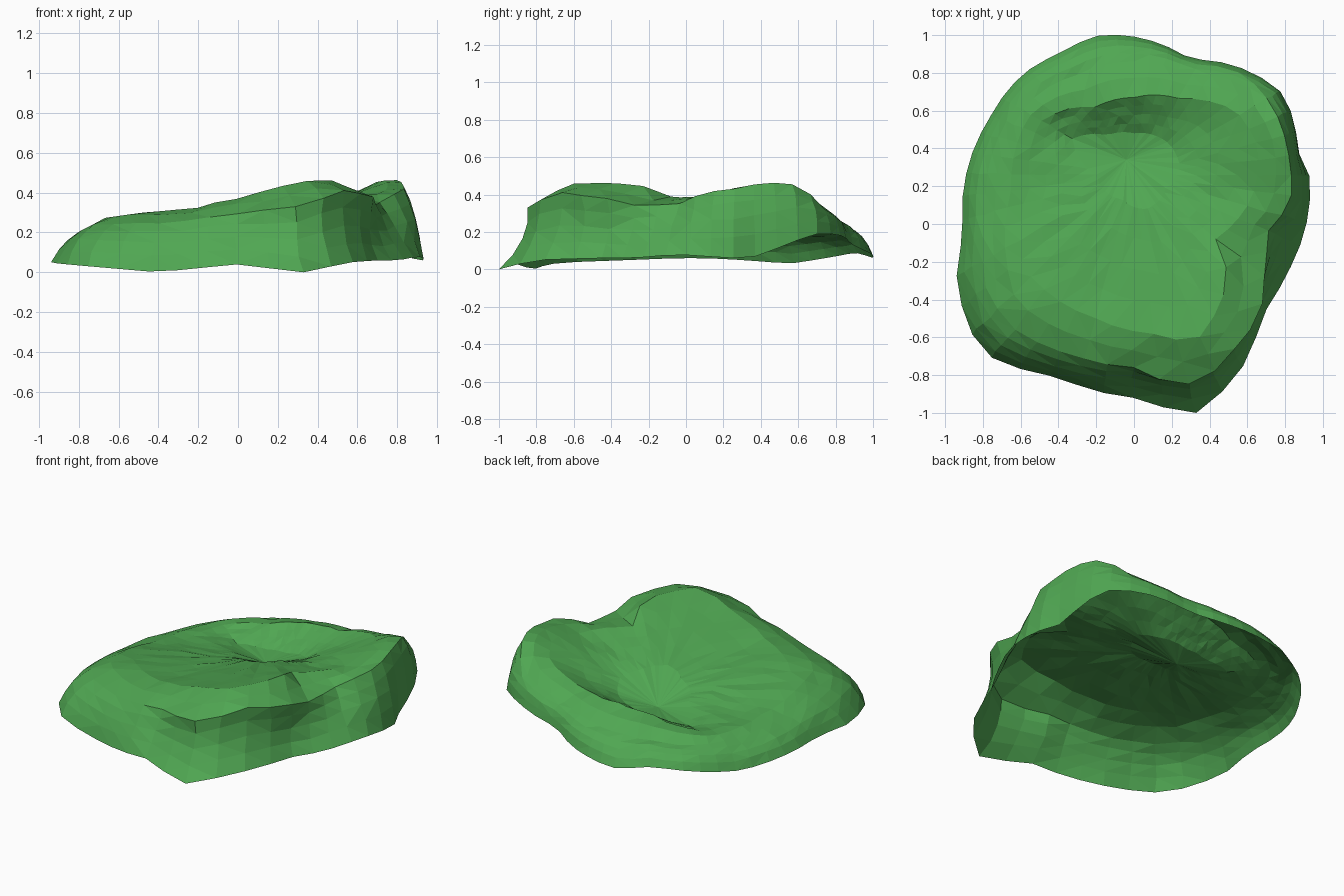
import bpy, bmesh, math, random
from mathutils import Vector

if "Cube" in bpy.data.objects:
    bpy.data.objects.remove(bpy.data.objects["Cube"])

random.seed(4)
C = Vector((0.0, 0.26, 0))       # centre all the loops run around
PIT = Vector((-.04, .34, .16))   # deepest point of the hollow
SIDES = 48
START = math.atan2(-1 - C.y, .33 - C.x)   # begin at the pointed front corner

# Loops of the shell, from the open bottom rim inwards to the hollow in the top
rim = [(-.18, 1, .06), (.15, .95, .1), (.3, .87, .14), (.63, .8, .19), (.8, .68, .19),
       (.87, .38, .07), (.93, .25, .06), (.93, .1, .07), (.9, -.05, .08), (.8, -.28, .06),
       (.68, -.48, .06), (.55, -.8, .05), (.33, -1, 0), (0, -.92, .04), (-.4, -.81, 0),
       (-.75, -.71, .03), (-.86, -.58, .04), (-.94, -.3, .05), (-.9, -.05, .06),
       (-.91, .1, .06), (-.88, .3, .05), (-.77, .55, .03), (-.58, .8, .07), (-.4, .9, .09)]
shoulder = [(.16, -.83, .31), (.35, -.85, .34), (.5, -.69, .42), (.66, -.5, .39), (.69, -.25, .34),
            (.7, -.05, .35), (.83, .12, .41), (.82, .36, .45), (.78, .52, .475), (.72, .65, .41),
            (.6, .73, .33), (.3, .79, .27), (0, .86, .22), (-.3, .79, .19),
            (-.54, .66, .17), (-.69, .4, .17), (-.73, .1, .19), (-.73, -.25, .24),
            (-.71, -.5, .24), (-.3, -.7, .25), (0, -.76, .30)]
ridge = [(.33, -.62, .46), (.5, -.3, .465), (.43, -.08, .39), (.62, .13, .38),
         (.66, .4, .43), (.54, .6, .40), (.25, .66, .32), (0, .67, .30), (-.2, .62, .26),
         (-.5, .54, .20), (-.55, .2, .20), (-.57, -.25, .285), (-.2, -.5, .32), (.1, -.58, .40)]
hollow = [(.07, .08, .30), (.17, .19, .29), (.24, .32, .26), (.18, .43, .22), (0, .48, .18),
          (-.14, .47, .17), (-.33, .45, .165), (-.2, .26, .21), (-.06, .13, .26)]


def polar_loop(points):
    """Resample a loop at even angles around C, returning (radius, height) pairs."""
    pts = sorted((math.atan2(y - C.y, x - C.x) % math.tau, math.hypot(x - C.x, y - C.y), z)
                 for x, y, z in points)
    first, last = pts[0], pts[-1]
    pts = [(last[0] - math.tau, *last[1:])] + pts + [(first[0] + math.tau, *first[1:])]
    out = []
    for i in range(SIDES):
        a = (START + math.tau * i / SIDES) % math.tau
        for p, q in zip(pts, pts[1:]):
            if p[0] <= a <= q[0]:
                f = (a - p[0]) / max(q[0] - p[0], 1e-6)
                out.append(Vector((p[1] + (q[1] - p[1]) * f, p[2] + (q[2] - p[2]) * f)))
                break
    return out


loops = [polar_loop(p) for p in (rim, shoulder, ridge, hollow)]
bm = bmesh.new()
rings = []


def add_ring(a, b, f, bulge, pinch, flare, jitter):
    """One ring between two loops; pinch tucks in the undercut front right wall,
    flare leaves the front corner as a low spur."""
    ring = []
    for i in range(SIDES):
        ang = START + math.tau * i / SIDES
        tuck = max(0, math.cos(ang + .95)) ** 6
        spur = max(0, math.cos(ang - START)) ** 20
        fr = f + flare * spur * f * (1 - f)
        r = a[i][0] + (b[i][0] - a[i][0]) * fr
        z = a[i][1] + (b[i][1] - a[i][1]) * f
        r += bulge * .6 * (1 - max(tuck, spur)) - pinch * tuck * (1 - spur)
        z += bulge * (1 - max(tuck, spur)) + random.uniform(-1, 1) * jitter
        ang += random.uniform(-1, 1) * jitter * 1.5
        ring.append(bm.verts.new((C.x + r * math.cos(ang), C.y + r * math.sin(ang), z)))
    rings.append(ring)


# Rim, bulging side wall, rounded top, slope into the hollow
for (a, b), steps, bulge, pinch, flare in zip(zip(loops, loops[1:]), (4, 2, 4),
                                              (.025, .015, 0), (.045, 0, 0), (1.3, 0, 0)):
    for s in range(steps):
        f = s / steps
        arch = math.sin(math.pi * f)
        add_ring(a, b, f, bulge * arch, pinch * arch, flare, .005 if rings else 0)
add_ring(loops[3], loops[3], 0, 0, 0, 0, .003)
for lo, hi in zip(rings, rings[1:]):
    for i in range(SIDES):
        j = (i + 1) % SIDES
        bm.faces.new((lo[i], lo[j], hi[j], hi[i]))

# Pit floor
inner = [bm.verts.new(v.co.lerp(PIT, .5)) for v in rings[-1]]
middle = bm.verts.new(PIT)
for i in range(SIDES):
    j = (i + 1) % SIDES
    bm.faces.new((rings[-1][i], rings[-1][j], inner[j], inner[i]))
    bm.faces.new((inner[i], inner[j], middle))
bmesh.ops.triangulate(bm, faces=bm.faces[:])

mesh = bpy.data.meshes.new("rock_shell")
bm.to_mesh(mesh)
bm.free()
rock = bpy.data.objects.new("rock_shell", mesh)
bpy.context.collection.objects.link(rock)

green = bpy.data.materials.new("leaf green")
green.diffuse_color = (.08, .385, .085, 1)
green.use_nodes = True
green.node_tree.nodes["Principled BSDF"].inputs["Base Color"].default_value = green.diffuse_color
mesh.materials.append(green)
